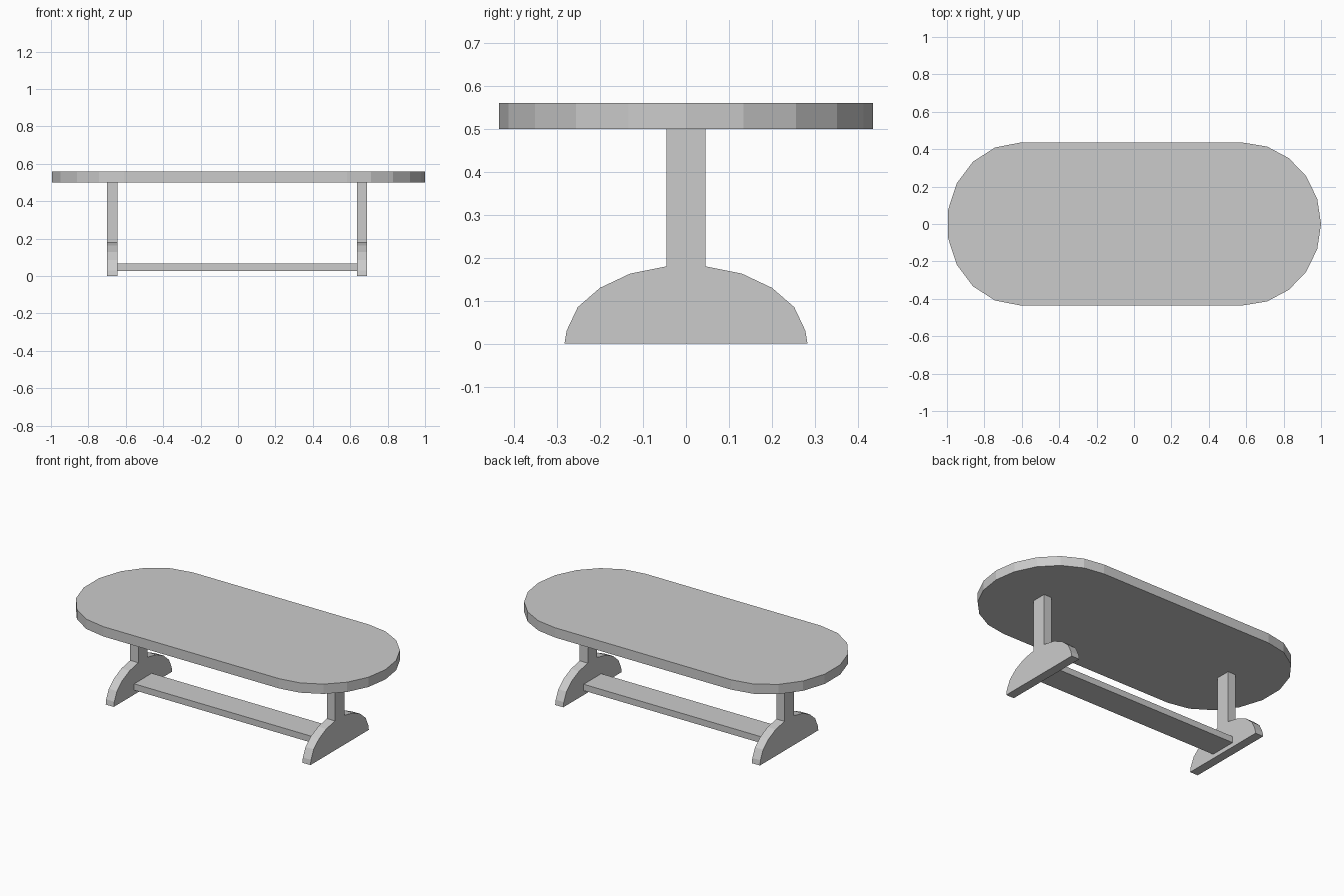
import bpy
from math import sin, cos, pi

if "Cube" in bpy.data.objects:
    bpy.data.objects.remove(bpy.data.objects["Cube"])


def prism(name, outline, low, high, axis):
    """Extrude a 2D outline along z (outline is x, y) or along x (outline is y, z)."""
    def place(p, h):
        return (p[0], p[1], h) if axis == 'z' else (h, p[0], p[1])
    n = len(outline)
    verts = [place(p, low) for p in outline] + [place(p, high) for p in outline]
    faces = [tuple(reversed(range(n))), tuple(range(n, 2 * n))]
    faces += [(i, (i + 1) % n, n + (i + 1) % n, n + i) for i in range(n)]
    mesh = bpy.data.meshes.new(name)
    mesh.from_pydata(verts, [], faces)
    obj = bpy.data.objects.new(name, mesh)
    bpy.context.collection.objects.link(obj)
    return obj


def round_end(cx, rx, ry, segments, start):
    """Half ellipse, counter-clockwise from the start angle."""
    angles = [start + pi * i / segments for i in range(segments + 1)]
    return [(cx + rx * cos(a), ry * sin(a)) for a in angles]


# Oval tabletop with faceted rounded ends
outline = round_end(0.583, 0.417, 0.435, 10, -pi / 2)
outline += round_end(-0.61, 0.39, 0.435, 9, pi / 2)
prism("tabletop", outline, 0.50, 0.56, 'z')

# Pedestal legs: half-round foot with a square post, as one profile
half = [(0.283, 0.0), (0.278, 0.03), (0.252, 0.085), (0.20, 0.13),
        (0.13, 0.163), (0.045, 0.18), (0.045, 0.50)]
profile = half + [(-y, z) for y, z in reversed(half)]
for name, x0, x1 in (("left_leg", -0.70, -0.645), ("right_leg", 0.635, 0.69)):
    prism(name, profile, x0, x1, 'x')

# Flat stretcher board between the feet
board = [(-0.085, 0.027), (0.085, 0.027), (0.085, 0.066), (-0.085, 0.066)]
prism("stretcher", board, -0.645, 0.635, 'x')
